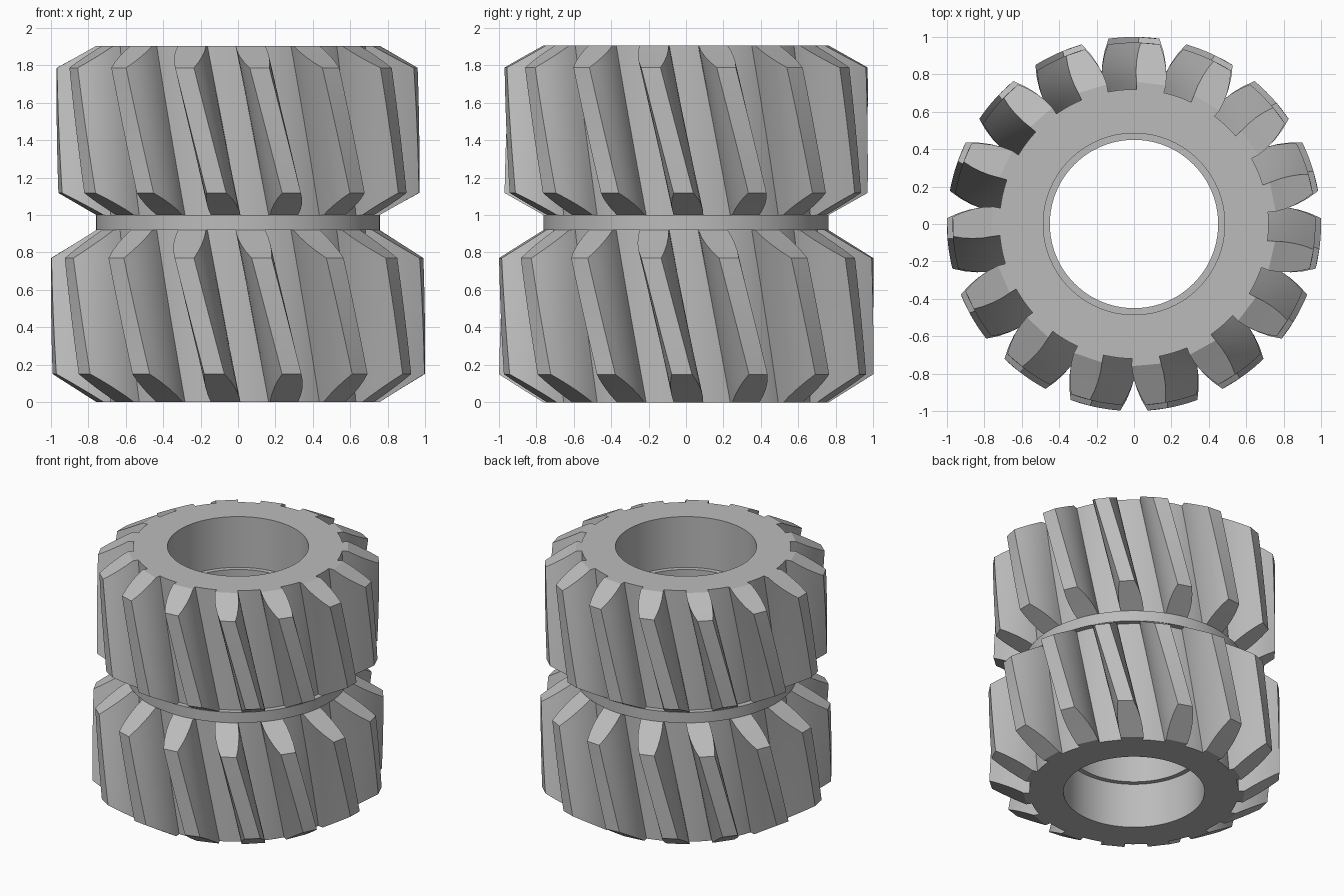
import bpy, bmesh, math
from math import sin, cos, radians, pi

if "Cube" in bpy.data.objects:
    bpy.data.objects.remove(bpy.data.objects["Cube"], do_unlink=True)

steel = bpy.data.materials.new("grey_steel")
steel.use_nodes = True
colour = (0.5, 0.5, 0.5, 1)
steel.diffuse_color = colour
steel.node_tree.nodes["Principled BSDF"].inputs["Base Color"].default_value = colour

TEETH = 15
TWIST = radians(14)      # turn of a tooth over its full width
CONE_START = 0.76        # radius where the end chamfers begin


def finish(bm, name):
    bmesh.ops.recalc_face_normals(bm, faces=bm.faces)
    mesh = bpy.data.meshes.new(name)
    bm.to_mesh(mesh)
    bm.free()
    mesh.materials.append(steel)
    obj = bpy.data.objects.new(name, mesh)
    bpy.context.collection.objects.link(obj)
    bpy.ops.object.select_all(action="DESELECT")
    obj.select_set(True)
    bpy.context.view_layer.objects.active = obj
    bpy.ops.object.shade_smooth_by_angle(angle=radians(20))


def lathe(name, profile, steps=120):
    bm = bmesh.new()
    rings = [[bm.verts.new((r * cos(2 * pi * i / steps), r * sin(2 * pi * i / steps), z))
              for r, z in profile] for i in range(steps)]
    n = len(profile)
    for i in range(steps):
        a, b = rings[i], rings[(i + 1) % steps]
        for j in range(n):
            k = (j + 1) % n
            bm.faces.new((a[j], b[j], b[k], a[k]))
    finish(bm, name)


def helical_teeth(name, z0, z1, tip, chamfer, layers=14):
    # Half tooth section: radius and half angle in degrees, root to tip
    flank = [(0.71, 5.8), (CONE_START, 6.0)]
    for t, half in ((0.25, 5.8), (0.5, 5.2), (0.75, 4.3), (1, 3.1)):
        flank.append((CONE_START + t * (tip - CONE_START), half))
    section = [(r, -a) for r, a in flank] + [(r, a) for r, a in reversed(flank)]
    bm = bmesh.new()
    for tooth in range(TEETH):
        centre = pi / 2 + tooth * 2 * pi / TEETH
        columns = []
        for r, a in section:
            # Each column is shortened by the cone at its own radius
            cut = chamfer * max(0, r - CONE_START) / (tip - CONE_START)
            column = []
            for i in range(layers + 1):
                z = z0 + cut + (z1 - z0 - 2 * cut) * i / layers
                turn = TWIST * (0.5 - (z - z0) / (z1 - z0))
                ang = centre + radians(a) + turn
                column.append(bm.verts.new((r * cos(ang), r * sin(ang), z)))
            columns.append(column)
        n = len(columns)
        # Flanks, tip land and hidden root
        for j in range(n):
            a, b = columns[j], columns[(j + 1) % n]
            for i in range(layers):
                bm.faces.new((a[i], b[i], b[i + 1], a[i + 1]))
        # Chamfered ends, strip by strip across the tooth
        for j in range(n // 2 - 1):
            for i in (0, layers):
                bm.faces.new((columns[j][i], columns[j + 1][i],
                              columns[n - 2 - j][i], columns[n - 1 - j][i]))
    finish(bm, name)


# Hub with middle collar and stepped bore
half = [(0.485, 0), (0.72, 0), (0.72, 0.92), (CONE_START, 0.92)]
upper = [(CONE_START, 1.0), (0.72, 1.0), (0.72, 1.905), (0.485, 1.905)]
bore = [(0.485, 1.52), (0.45, 1.52), (0.45, 0.34), (0.485, 0.34)]
lathe("hub", half + upper + bore)

# Two rows of slanted teeth
helical_teeth("lower_teeth", 0.0, 0.92, 1.0, 0.15)
helical_teeth("upper_teeth", 1.0, 1.905, 0.97, 0.118)
